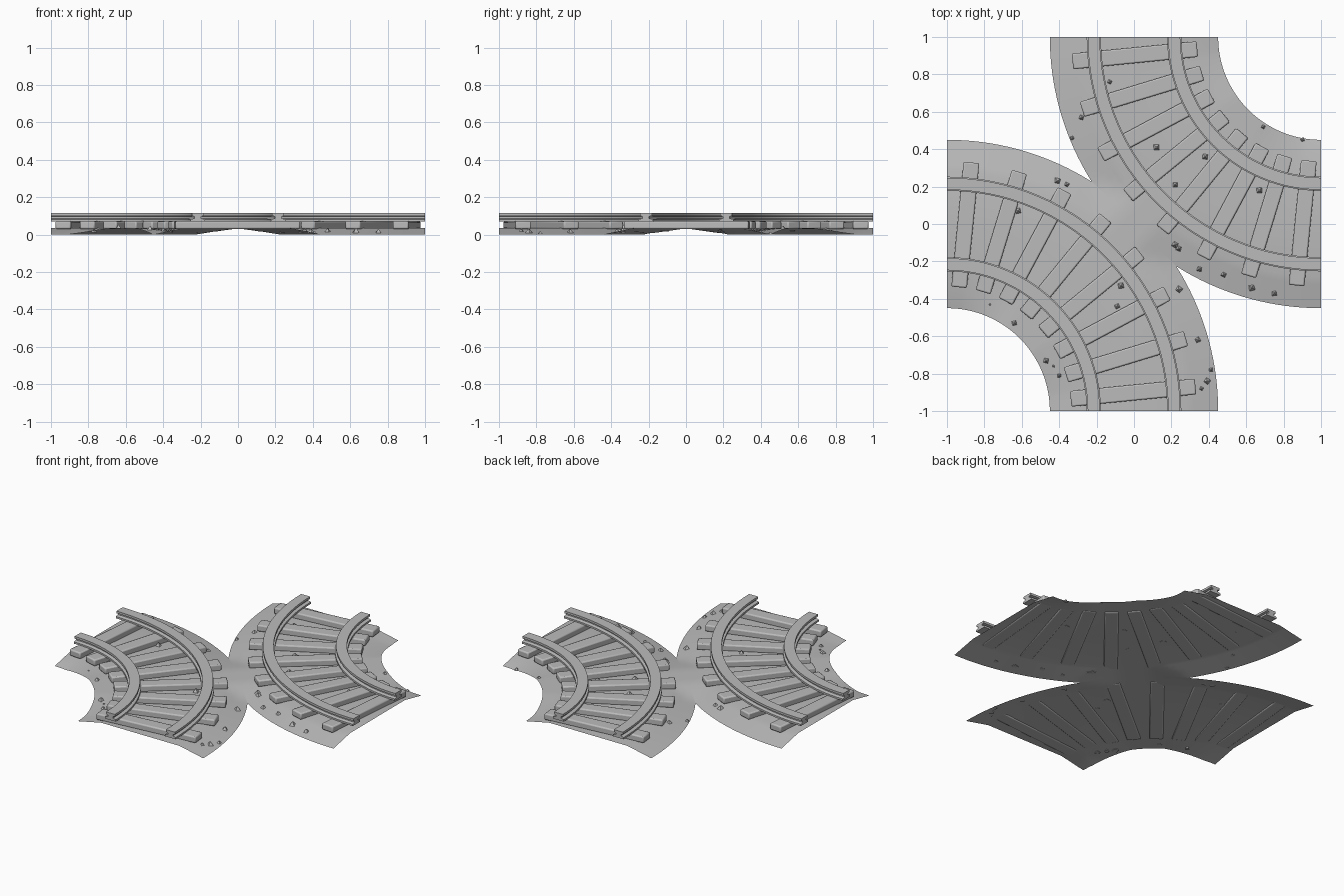
import bpy, bmesh, math, random
from math import radians, cos, sin
from mathutils import Matrix

random.seed(4)
cube = bpy.data.objects.get("Cube")
if cube:
    bpy.data.objects.remove(cube, do_unlink=True)

grey = bpy.data.materials.new("plain_grey")
grey.use_nodes = True
COLOR = (0.5, 0.5, 0.5, 1)
grey.diffuse_color = COLOR
grey.node_tree.nodes["Principled BSDF"].inputs["Base Color"].default_value = COLOR

PLATEAU = 0.035


def add_object(name, bm, smooth=True):
    mesh = bpy.data.meshes.new(name)
    bm.to_mesh(mesh)
    bm.free()
    mesh.materials.append(grey)
    obj = bpy.data.objects.new(name, mesh)
    bpy.context.collection.objects.link(obj)
    bpy.ops.object.select_all(action="DESELECT")
    obj.select_set(True)
    bpy.context.view_layer.objects.active = obj
    if smooth:
        bpy.ops.object.shade_smooth_by_angle(angle=radians(30))
    return obj


def sweep(bm, profile, closed, steps=32):
    """Turn a (radius, height) profile through a quarter circle about the corner."""
    rows = []
    for i in range(steps + 1):
        a = radians(90) * i / steps
        rows.append([bm.verts.new((r * cos(a) - 1, r * sin(a) - 1, z)) for r, z in profile])
    count = len(profile)
    for low, high in zip(rows, rows[1:]):
        for j in range(count if closed else count - 1):
            k = (j + 1) % count
            bm.faces.new((low[j], low[k], high[k], high[j]))
    if closed:
        bm.faces.new(rows[0])
        bm.faces.new(rows[-1])
        bmesh.ops.recalc_face_normals(bm, faces=bm.faces)


def ground_height(x, y):
    # Sloped shoulders, with a raised bridge where the two beds meet
    side = 1 if x + y > 0 else -1
    r = math.hypot(x - side, y - side)
    edge = min(r - 0.55, 1.45 - r)
    bank = PLATEAU * min(max(edge / 0.17, 0), 1)
    bridge = PLATEAU * min(max((0.23 - abs(x - y) / 2) / 0.16, 0), 1)
    return max(bank, bridge)


def build_ground(name, turn):
    bm = bmesh.new()
    radii = [0.55, 0.72, 1.0, 1.28, 1.32, 1.36, 1.4, 1.45]
    sweep(bm, [(r, 0) for r in radii], False, 48)
    # Trim along the shared seam
    bmesh.ops.bisect_plane(bm, geom=bm.verts[:] + bm.edges[:] + bm.faces[:],
                           plane_co=(0, 0, 0), plane_no=(1, 1, 0), clear_outer=True)
    for v in bm.verts:
        v.co.z = ground_height(v.co.x - 1e-5, v.co.y - 1e-5)
    bm.transform(turn)
    add_object(name, bm)


def build_rail(name, radius, turn):
    # Foot, web and head of the rail section
    half = [(0.038, 0.07), (0.038, 0.082), (0.018, 0.087),
            (0.018, 0.097), (0.032, 0.101), (0.032, 0.115)]
    profile = [(radius + w, z) for w, z in half] + [(radius - w, z) for w, z in reversed(half)]
    bm = bmesh.new()
    sweep(bm, profile, True)
    bm.transform(turn)
    add_object(name, bm)


def build_ties(name, turn, count=8):
    bm = bmesh.new()
    for i in range(count):
        a = radians(90) * (i + 0.5) / count
        place = (Matrix.Translation((-1, -1, 0.051)) @ Matrix.Rotation(a, 4, "Z")
                 @ Matrix.Translation((1, 0, 0)) @ Matrix.Diagonal((0.67, 0.084, 0.042, 1)))
        bmesh.ops.create_cube(bm, size=1, matrix=place)
    bm.transform(turn)
    obj = add_object(name, bm)
    bevel = obj.modifiers.new("worn_edges", "BEVEL")
    bevel.width = 0.008
    bevel.segments = 2


# Two matching quarter-turn tracks, the second turned half way round
for label, angle in (("front", 0), ("back", 180)):
    turn = Matrix.Rotation(radians(angle), 4, "Z")
    build_ground(label + "_ground", turn)
    build_ties(label + "_ties", turn)
    build_rail(label + "_inner_rail", 0.785, turn)
    build_rail(label + "_outer_rail", 1.215, turn)

# Loose stones on the ballast
spots = [(-.13, .76), (-.28, .57), (-.33, .46), (.12, .41), (.38, .36), (.22, .21),
         (.69, .52), (.9, .45), (.67, .18), (-.41, .23), (-.36, .21), (-.62, .07),
         (.22, -.11), (.24, -.13), (.35, -.24), (.48, -.27), (.63, -.34), (.75, -.37),
         (.24, -.35), (-.07, -.33), (-.09, -.44), (.34, -.62), (.41, -.78), (.39, -.84),
         (.36, -.88), (-.77, -.43), (-.64, -.53), (-.47, -.73), (-.43, -.76), (-.4, -.81)]
bm = bmesh.new()
for x, y in spots:
    size = random.uniform(0.013, 0.023)
    place = (Matrix.Translation((x, y, ground_height(x, y) + size * 0.4))
             @ Matrix.Rotation(random.uniform(0, 3), 4, "Z"))
    bmesh.ops.create_cone(bm, cap_ends=True, segments=4, radius1=size, radius2=size * 0.2,
                          depth=size, matrix=place)
add_object("loose_stones", bm, smooth=False)
